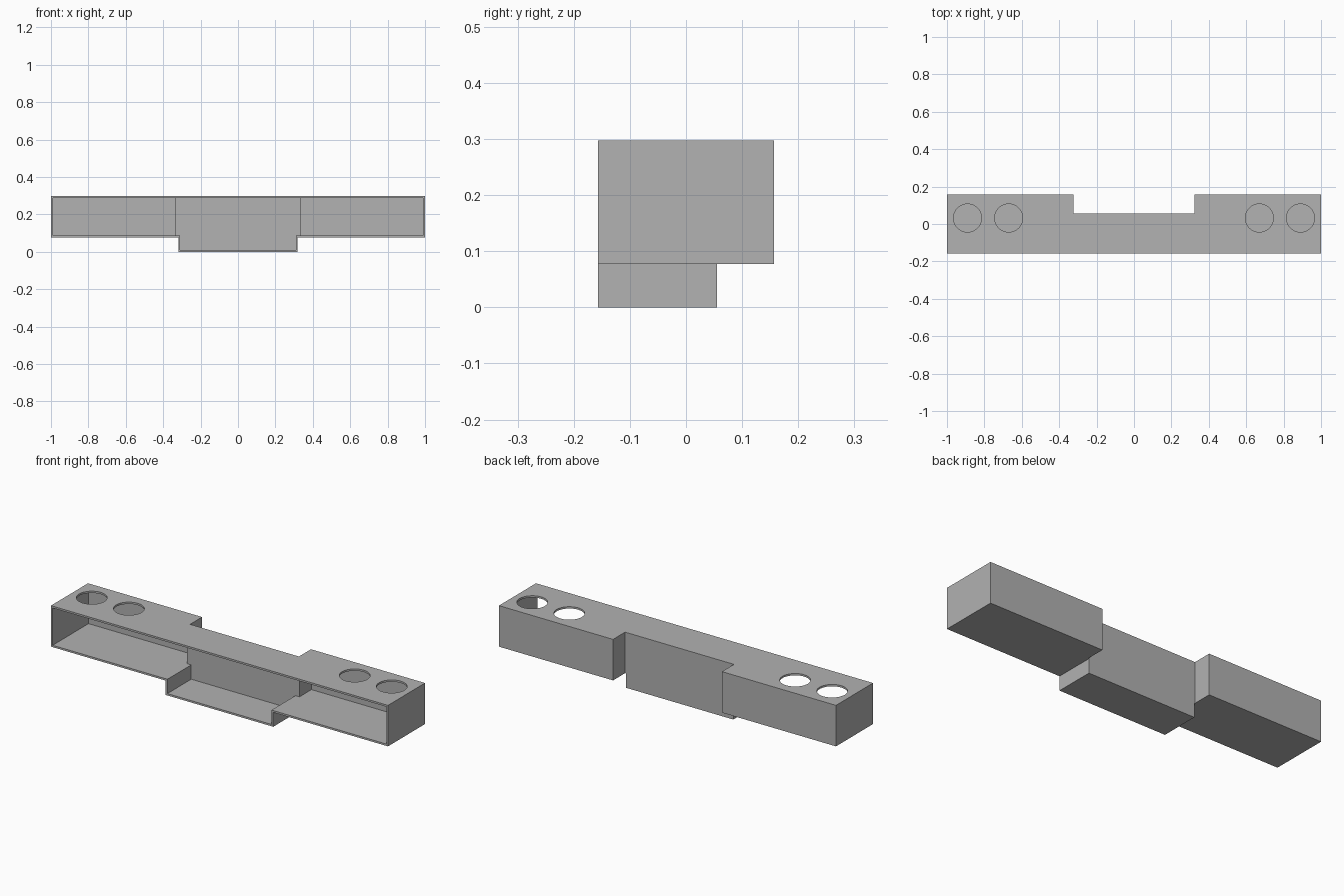
import bpy
import bmesh
from mathutils import Matrix

if "Cube" in bpy.data.objects:
    bpy.data.objects.remove(bpy.data.objects["Cube"], do_unlink=True)

WALL = 0.01
FRONT, BACK, NOTCH_BACK = -0.157, 0.157, 0.055
TOP, WING_BOTTOM = 0.297, 0.077
NOTCH_X, LOWER_X = 0.323, 0.319

grey = bpy.data.materials.new("plain_grey")
grey.use_nodes = True
colour = (0.445, 0.445, 0.445, 1)
grey.diffuse_color = colour
grey.node_tree.nodes["Principled BSDF"].inputs["Base Color"].default_value = colour


def add_object(name, bm):
    bmesh.ops.recalc_face_normals(bm, faces=bm.faces)
    mesh = bpy.data.meshes.new(name)
    bm.to_mesh(mesh)
    bm.free()
    mesh.materials.append(grey)
    obj = bpy.data.objects.new(name, mesh)
    bpy.context.collection.objects.link(obj)
    return obj


def prism(name, outline, z0, z1):
    """Extrude a plan outline between two heights."""
    bm = bmesh.new()
    face = bm.faces.new([bm.verts.new((x, y, z0)) for x, y in outline])
    moved = bmesh.ops.extrude_face_region(bm, geom=[face])["geom"]
    verts = [v for v in moved if isinstance(v, bmesh.types.BMVert)]
    bmesh.ops.translate(bm, verts=verts, vec=(0, 0, z1 - z0))
    return add_object(name, bm)


def box(name, x0, x1, y0, y1, z0, z1):
    return prism(name, [(x0, y0), (x1, y0), (x1, y1), (x0, y1)], z0, z1)


def notched_plan(half, front, back, notch_x, notch_y):
    right = [(half, front), (half, back), (notch_x, back), (notch_x, notch_y)]
    return right + [(-x, y) for x, y in reversed(right)]


def cut(target, cutter):
    cutter.hide_render = True
    mod = target.modifiers.new("cut", "BOOLEAN")
    mod.operation = "DIFFERENCE"
    mod.solver = "EXACT"
    mod.object = cutter
    bpy.context.view_layer.objects.active = target
    bpy.ops.object.modifier_apply(modifier=mod.name)
    bpy.data.objects.remove(cutter, do_unlink=True)


# Outer body with a recess in the middle of the back
housing = prism("housing", notched_plan(1, FRONT, BACK, NOTCH_X, NOTCH_BACK), 0, TOP)

# Raise the underside of both wings
for side in (-1, 1):
    x0, x1 = sorted((side * LOWER_X, side * 1.2))
    cut(housing, box("wing_underside_cutter", x0, x1, -0.5, 0.5, -0.1, WING_BOTTOM))

# Hollow out through the open front: main cavity, then the lower tray
cut(housing, prism("cavity_cutter",
                   notched_plan(1 - WALL, -0.3, BACK - WALL, NOTCH_X + WALL, NOTCH_BACK - WALL),
                   WING_BOTTOM + WALL, TOP - WALL))
tray = LOWER_X - WALL
cut(housing, box("tray_cutter", -tray, tray, -0.3, NOTCH_BACK - WALL, WALL, 0.2))

# Round holes in the top panel
for x in (-0.89, -0.67, 0.67, 0.89):
    bm = bmesh.new()
    bmesh.ops.create_cone(bm, cap_ends=True, segments=64, radius1=0.075, radius2=0.075,
                          depth=0.1, matrix=Matrix.Translation((x, 0.032, TOP)))
    cut(housing, add_object("hole_cutter", bm))

# Smooth hole rims, crisp box edges
bpy.ops.object.select_all(action="DESELECT")
housing.select_set(True)
bpy.context.view_layer.objects.active = housing
bpy.ops.object.shade_smooth_by_angle()
